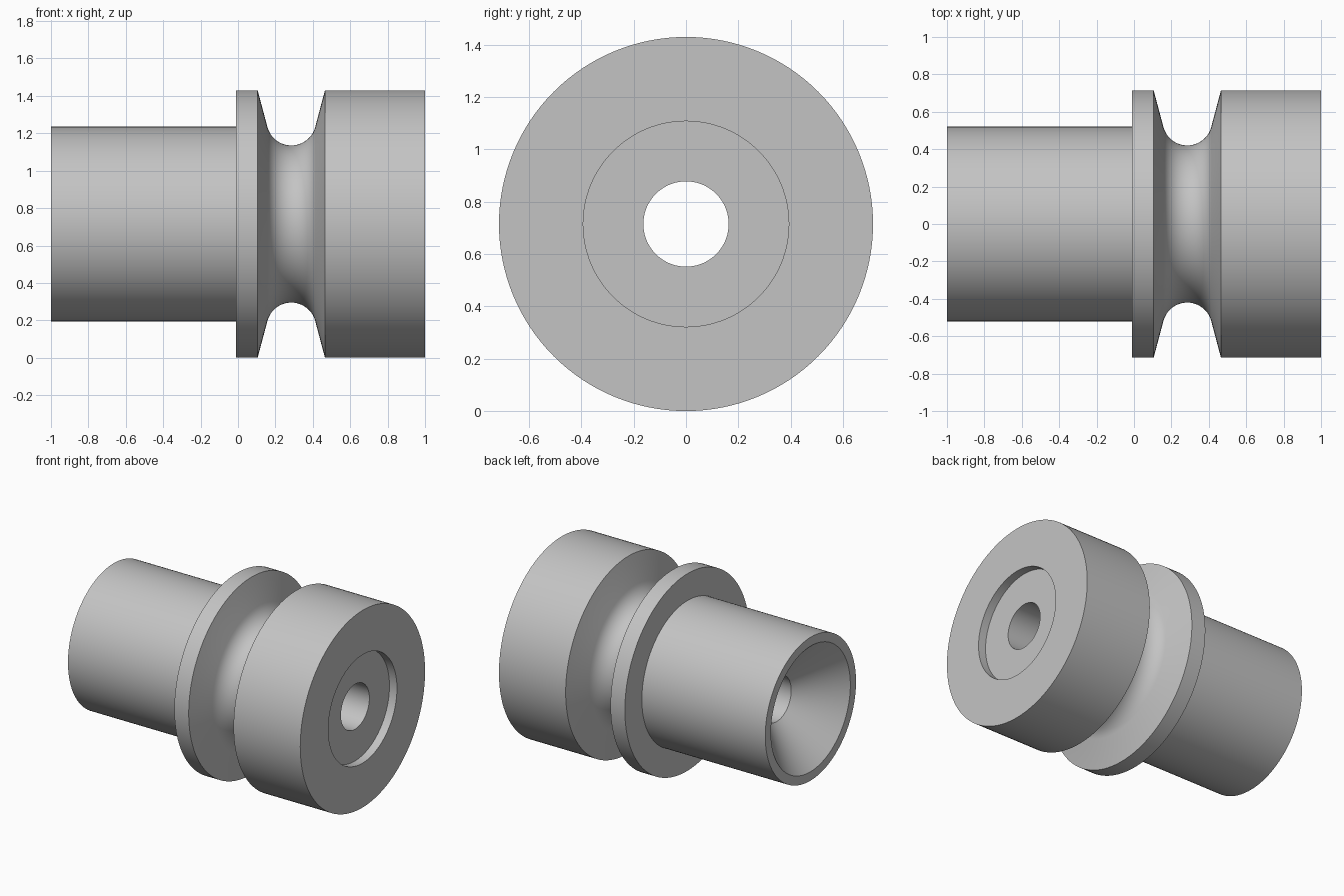
import bpy, bmesh
from math import sin, cos, radians, tau
from mathutils import Vector

cube = bpy.data.objects.get("Cube")
if cube:
    bpy.data.objects.remove(cube, do_unlink=True)

# Main dimensions
AXIS_Z = 0.715
RIM, SHANK, BORE, MOUTH, RECESS = 0.715, 0.52, 0.163, 0.455, 0.393
GROOVE_X, GROOVE_R, GROOVE_HALF = 0.285, 0.132, 0.18
GROOVE_BOTTOM = 0.42
SEGMENTS, ARC_STEPS = 128, 20

grey = bpy.data.materials.new("plain grey")
grey.use_nodes = True
colour = (0.55, 0.55, 0.55, 1)
grey.diffuse_color = colour
grey.node_tree.nodes["Principled BSDF"].inputs["Base Color"].default_value = colour


def groove_arc():
    """Rounded groove floor, tangent to flanks that lean 15 degrees."""
    for i in range(ARC_STEPS + 1):
        a = radians(195 + 150 * i / ARC_STEPS)
        yield (GROOVE_X + GROOVE_R * cos(a),
               GROOVE_BOTTOM + GROOVE_R + GROOVE_R * sin(a))


def lathe(name, profile):
    """Turn a closed (x, radius) profile around the horizontal axis."""
    bm = bmesh.new()
    rings = []
    for s in range(SEGMENTS):
        a = tau * s / SEGMENTS
        rings.append([bm.verts.new(Vector((x, r * sin(a), AXIS_Z + r * cos(a))))
                      for x, r in profile])
    n = len(profile)
    for s in range(SEGMENTS):
        here, there = rings[s], rings[(s + 1) % SEGMENTS]
        for i in range(n):
            j = (i + 1) % n
            bm.faces.new((here[i], here[j], there[j], there[i]))
    bmesh.ops.recalc_face_normals(bm, faces=bm.faces)
    mesh = bpy.data.meshes.new(name)
    bm.to_mesh(mesh)
    bm.free()
    mesh.materials.append(grey)
    obj = bpy.data.objects.new(name, mesh)
    bpy.context.collection.objects.link(obj)
    bpy.ops.object.select_all(action="DESELECT")
    obj.select_set(True)
    bpy.context.view_layer.objects.active = obj
    bpy.ops.object.shade_smooth_by_angle(angle=radians(30))
    return obj


# Shank, flange, round groove, thick rim, end recess, bore and flared mouth
lathe("grooved_roller", [
    (-1, MOUTH), (-1, SHANK), (-0.01, SHANK),
    (-0.01, RIM), (GROOVE_X - GROOVE_HALF, RIM),
    *groove_arc(),
    (GROOVE_X + GROOVE_HALF, RIM), (1, RIM),
    (1, RECESS), (0.94, RECESS), (0.94, BORE), (-0.73, BORE),
])
